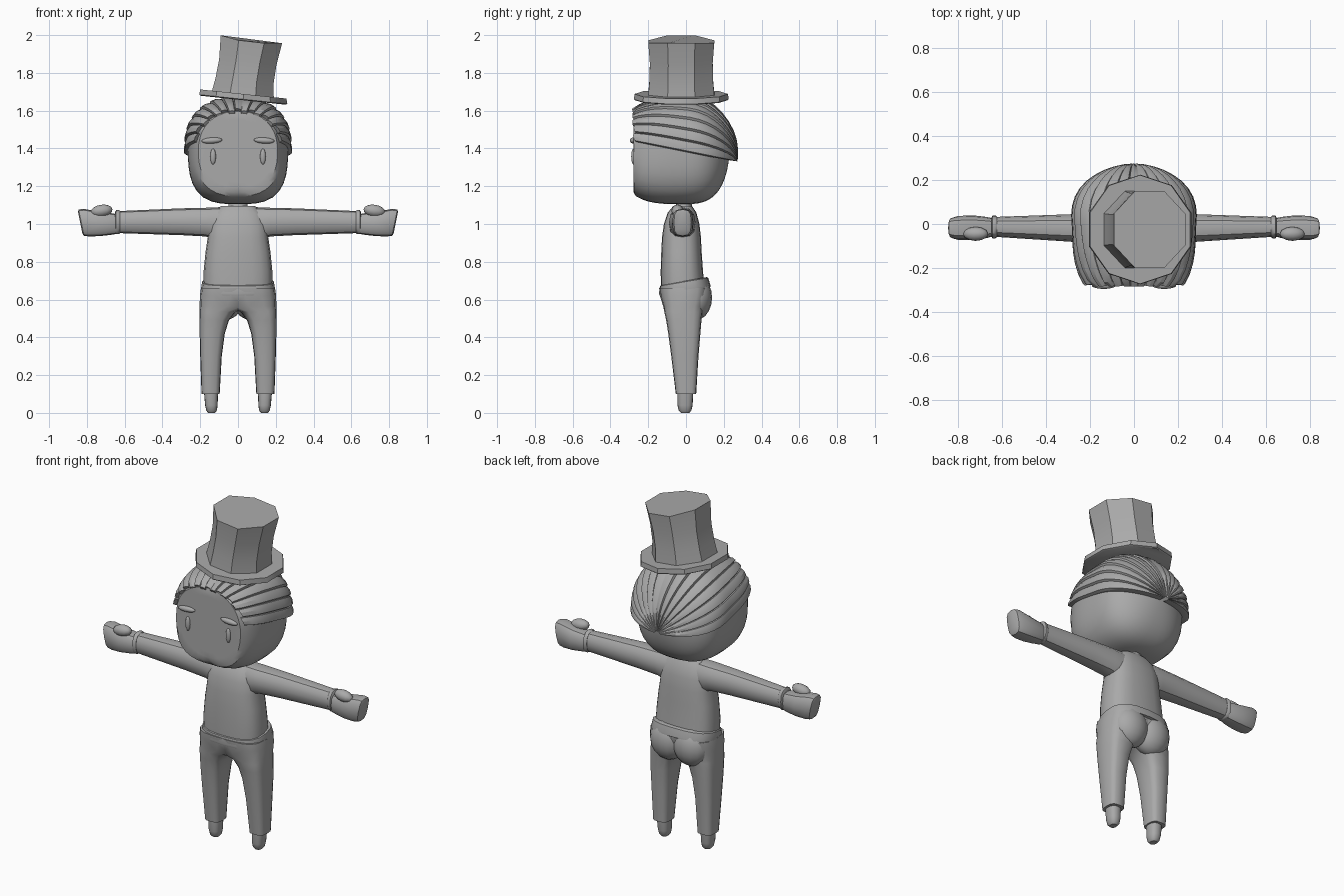
import bpy, bmesh, math
from mathutils import Vector, Matrix

if "Cube" in bpy.data.objects:
    bpy.data.objects.remove(bpy.data.objects["Cube"])

grey = bpy.data.materials.new("plain grey")
grey.diffuse_color = (0.4, 0.4, 0.4, 1)
grey.use_nodes = True
grey.node_tree.nodes["Principled BSDF"].inputs["Base Color"].default_value = grey.diffuse_color


def finish(name, bm, angle=35):
    bmesh.ops.recalc_face_normals(bm, faces=bm.faces)
    me = bpy.data.meshes.new(name)
    bm.to_mesh(me)
    bm.free()
    ob = bpy.data.objects.new(name, me)
    bpy.context.collection.objects.link(ob)
    me.materials.append(grey)
    bpy.ops.object.select_all(action='DESELECT')
    ob.select_set(True)
    bpy.context.view_layer.objects.active = ob
    bpy.ops.object.shade_smooth_by_angle(angle=math.radians(angle))
    return ob


def skin(bm, rings, closed=True):
    """Join rows of vertices with quads."""
    for a, b in zip(rings, rings[1:]):
        n = len(a)
        for i in range(n if closed else n - 1):
            j = (i + 1) % n
            bm.faces.new((a[i], a[j], b[j], b[i]))


def loft(name, secs, axis='z', segs=16, n=2.0, phase=0.0, fn=None, side=1, angle=35):
    """Sections are (position, centre u, centre v, radius u, radius v)."""
    bm = bmesh.new()
    rings = []
    for p, cu, cv, ru, rv in secs:
        ring = []
        for i in range(segs):
            t = phase + 2 * math.pi * i / segs
            c, s = math.cos(t), math.sin(t)
            u = cu + ru * math.copysign(abs(c) ** (2 / n), c)
            v = cv + rv * math.copysign(abs(s) ** (2 / n), s)
            co = (u, v, p) if axis == 'z' else (p, u, v)
            if fn:
                co = fn(*co)
            ring.append(bm.verts.new((co[0] * side, co[1], co[2])))
        rings.append(ring)
    skin(bm, rings)
    bm.faces.new(rings[0])
    bm.faces.new(rings[-1])
    return finish(name, bm, angle)


def blob(name, centre, radii, tilt=0, u=16, v=10):
    bm = bmesh.new()
    bmesh.ops.create_uvsphere(bm, u_segments=u, v_segments=v, radius=1)
    m = Matrix.Translation(centre) @ Matrix.Rotation(tilt, 4, 'Y') @ Matrix.Diagonal((*radii, 1))
    bm.transform(m)
    return finish(name, bm, 50)


# Head surface: rounded box-like form with a flat face
def head_point(d, k=1.0):
    d = Vector(d).normalized()
    n = 2.7 - 0.4 * d.z - 0.7 * max(d.y, 0)
    ry = 0.25 if d.y > 0 else 0.34
    rz = 0.27 if d.z > 0 else 0.285
    q = (abs(d.x / 0.265) ** n + abs(d.y / ry) ** n + abs(d.z / rz) ** n) ** (-1 / n)
    p = d * q * k + Vector((0, -0.02, 1.39))
    p.y = max(p.y, -0.278 - 0.1 * max(k - 1, 0))
    return p


bm = bmesh.new()
bmesh.ops.create_uvsphere(bm, u_segments=40, v_segments=32, radius=1)
bm.transform(Matrix.Rotation(math.pi / 2, 4, 'X'))
for v in bm.verts:
    p = head_point(v.co)
    # receding chin below a pointed crease
    drop = 1.185 - 0.45 * abs(p.x) - p.z
    if drop > 0:
        p.y = max(p.y, -0.278 + 0.6 * drop)
    v.co = p
finish("head", bm, 30)

# Hair: swept-back locks running from the hairline to the back of the head
bm = bmesh.new()
LOCKS, STEPS = 15, 16
span = math.radians(91)
rows = []
for j in range(LOCKS):
    for f, h in ((0.0, 1.015), (0.12, 1.065), (0.55, 1.065), (0.95, 1.04)):
        x = (j + f) / LOCKS * 2 - 1
        if j > LOCKS // 2:               # mirror the stepped side of the locks
            x = -((LOCKS - 1 - j + f) / LOCKS * 2 - 1)
        rows.append((x, h, j))
rows.sort(key=lambda r: r[0])
rows = [(-1, 0.95, 0)] + rows + [(1, 0.95, LOCKS - 1)]
grid = []
for x, h, j in rows:
    a = x * span
    start = math.radians(29 + 14 * x * x + (3 if j % 2 else 0))
    line = []
    for i in range(-1, STEPS + 1):
        phi = start + (math.radians(177) - start) * max(i, 0) / STEPS
        d = Vector((math.sin(phi) * math.sin(a), -math.cos(phi), math.sin(phi) * math.cos(a)))
        d.z -= 0.2 * d.y
        k = 0.94 if i < 0 else h + (0.12 * max(d.y, 0) if h > 1 else 0)
        p = head_point(d, k)
        if i == 0:
            p.y = min(p.y, -0.285 + 0.12 * x * x)
        line.append(bm.verts.new(p))
    grid.append(line)
skin(bm, grid, closed=False)
finish("hair", bm, 25)

# Eyes and brows
for s, side in ((1, "left"), (-1, "right")):
    blob(side + "_eye", (s * 0.132, -0.278, 1.357), (0.015, 0.012, 0.042))
    blob(side + "_brow", (s * 0.138, -0.28, 1.442), (0.055, 0.016, 0.016), s * 0.06)


# Top hat, tilted to one side
def tilt(x, y, z):
    return x, y, z - 0.105 * (x - 0.03)


def crown_bend(x, y, z):
    if z > 1.95:
        return x, y, 1.957 + max(0, 0.06 - x) * 0.276
    return tilt(x, y, z)


loft("hat_brim", [(1.655, 0.028, -0.025, 0.235, 0.245), (1.66, 0.028, -0.025, 0.245, 0.25),
                  (1.688, 0.028, -0.025, 0.24, 0.248)],
     segs=10, phase=math.pi / 2, fn=tilt)
loft("hat_crown", [(1.68, 0.025, -0.025, 0.178, 0.19), (1.76, 0.035, -0.025, 0.166, 0.182),
                   (1.86, 0.052, -0.025, 0.164, 0.18), (1.96, 0.071, -0.025, 0.176, 0.189)],
     segs=8, phase=math.pi / 8, fn=crown_bend, angle=30)

# Neck and torso
loft("neck", [(1.04, 0, -0.02, 0.07, 0.05), (1.09, 0, -0.01, 0.05, 0.042), (1.15, 0, -0.01, 0.05, 0.042)])
loft("torso", [(0.67, 0, -0.018, 0.183, 0.115), (0.75, 0, -0.022, 0.182, 0.112),
               (0.85, 0, -0.024, 0.172, 0.107), (0.93, 0, -0.024, 0.16, 0.103),
               (1.0, 0, -0.023, 0.155, 0.094), (1.06, 0, -0.021, 0.13, 0.076),
               (1.095, 0, -0.018, 0.09, 0.05)], n=2.7, segs=20)

# Trousers: waistband raised at the back
loft("waistband", [(0.645, 0, -0.005, 0.195, 0.135), (0.655, 0, -0.007, 0.197, 0.136),
                   (0.695, 0, -0.01, 0.19, 0.128), (0.7, 0, -0.01, 0.18, 0.12)],
     n=2.7, segs=20, fn=lambda x, y, z: (x, y, z + 0.17 * y))


def hand_slant(x, y, z):
    return (x + (0.2 * (z - 1.0) if x > 0.75 else 0), y, z)


for s, side in ((1, "left"), (-1, "right")):
    # Leg sections given as height, inner x, outer x, front y, back y
    legs = [(0.1, 0.097, 0.193, -0.054, 0.054), (0.3, 0.086, 0.2, -0.078, 0.066),
            (0.42, 0.07, 0.203, -0.094, 0.076), (0.49, 0.048, 0.203, -0.105, 0.082),
            (0.535, 0.012, 0.203, -0.115, 0.088), (0.565, -0.09, 0.203, -0.121, 0.095),
            (0.62, -0.13, 0.202, -0.138, 0.115), (0.66, -0.13, 0.196, -0.142, 0.12)]
    loft(side + "_trouser_leg",
         [(z, (a + b) / 2, (c + d) / 2, (b - a) / 2, (d - c) / 2) for z, a, b, c, d in legs],
         n=3.2, segs=16, side=s)
    blob(side + "_seat", (s * 0.075, 0.05, 0.61), (0.11, 0.088, 0.12))
    loft(side + "_foot", [(0.0, 0.14, -0.005, 0.018, 0.022), (0.012, 0.14, -0.005, 0.028, 0.033),
                          (0.04, 0.141, -0.005, 0.033, 0.04), (0.12, 0.143, -0.003, 0.038, 0.042)],
         n=2.5, side=s)

    # Arm, cuff, hand and thumb
    loft(side + "_sleeve", [(0.06, -0.02, 1.005, 0.068, 0.085), (0.13, -0.02, 1.004, 0.07, 0.084),
                            (0.17, -0.02, 1.01, 0.07, 0.076), (0.3, -0.018, 1.012, 0.062, 0.071),
                            (0.64, -0.013, 1.01, 0.045, 0.058)],
         axis='x', segs=12, n=2.4, side=s)
    loft(side + "_cuff", [(0.625, -0.013, 1.01, 0.047, 0.06), (0.632, -0.013, 1.01, 0.052, 0.064),
                          (0.645, -0.013, 1.01, 0.052, 0.064), (0.65, -0.013, 1.01, 0.042, 0.055)],
         axis='x', segs=12, n=2.4, side=s)
    loft(side + "_hand", [(0.64, -0.015, 1.0, 0.04, 0.052), (0.67, -0.016, 1.0, 0.048, 0.057),
                          (0.73, -0.017, 1.0, 0.056, 0.064), (0.8, -0.018, 1.007, 0.055, 0.073),
                          (0.828, -0.018, 1.007, 0.046, 0.07), (0.834, -0.018, 1.007, 0.035, 0.058)],
         axis='x', segs=12, n=3, fn=hand_slant, side=s)
    blob(side + "_thumb", (s * 0.722, -0.045, 1.07), (0.058, 0.032, 0.032), s * 0.15, 12, 8)
